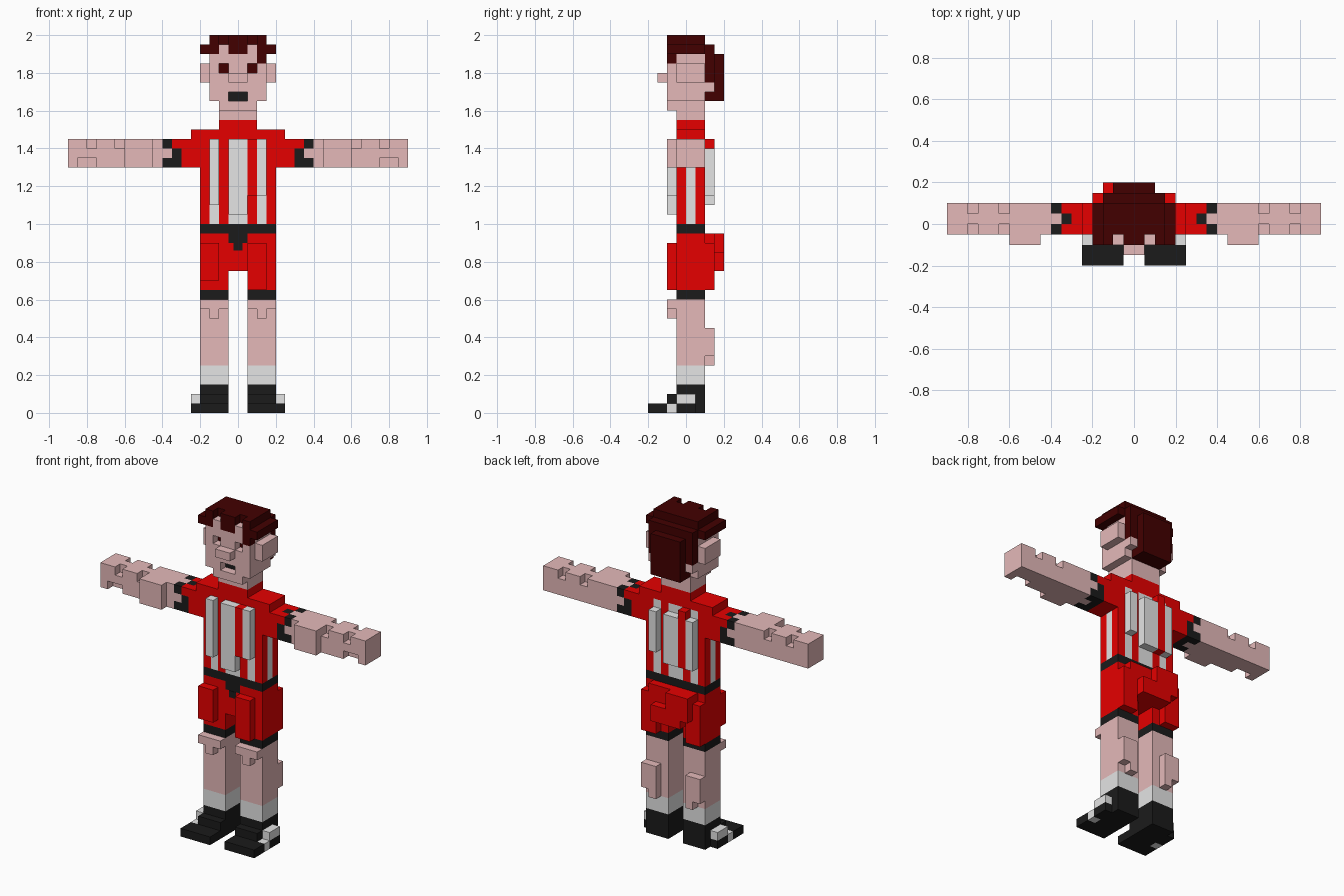
import bpy, bmesh
from mathutils import Vector

if "Cube" in bpy.data.objects:
    bpy.data.objects.remove(bpy.data.objects["Cube"])

U = 0.05  # block size
COLOURS = {
    "skin": (0.78, 0.485, 0.485), "red": (0.79, 0.0, 0.0),
    "light_grey": (0.78, 0.78, 0.78), "black": (0.011, 0.011, 0.011),
    "dark_brown": (0.055, 0.0, 0.0),
}
MATS = {}
for name, c in COLOURS.items():
    MATS[name] = bpy.data.materials.new(name)
    MATS[name].diffuse_color = (*c, 1)
NAMES = list(COLOURS)
grid = {}  # block -> (part, colour)


def fill(part, colour, x0, x1, y0, y1, z0, z1, mirror=False):
    """Fill a box of blocks; colour None carves. Later fills win."""
    for x in range(x0, x1):
        for y in range(y0, y1):
            for z in range(z0, z1):
                for k in ((x, -1 - x) if mirror else (x,)):
                    if colour is None:
                        grid.pop((k, y, z), None)
                    else:
                        grid[(k, y, z)] = (part, colour)


def both(part, colour, *box):
    fill(part, colour, *box, mirror=True)


# boots with side flashes
both("boots", "black", 1, 5, -4, -2, 0, 1)
both("boots", "black", 1, 4, -2, 2, 0, 2)
both("boots", "black", 1, 4, -1, 2, 2, 3)
both("boots", "black", 4, 5, -1, 1, 0, 1)
both("boots", "light_grey", 4, 5, -2, -1, 0, 1)
both("boots", "light_grey", 4, 5, -1, 1, 1, 2)
# socks, legs, knees, calves
both("socks", "light_grey", 1, 4, -1, 2, 3, 5)
both("legs", "skin", 1, 4, -1, 2, 5, 12)
both("legs", "skin", 1, 4, -2, -1, 11, 12)
both("legs", "skin", 2, 3, -2, -1, 10, 11)
both("legs", "skin", 2, 4, 2, 3, 6, 9)
both("legs", "skin", 2, 3, 2, 3, 5, 6)
# shorts with hems, front folds and seat
both("shorts", "black", 1, 4, -1, 2, 12, 13)
both("shorts", "red", 1, 4, -1, 2, 13, 15)
both("shorts", "red", 0, 4, -1, 2, 15, 19)
fill("shorts", "red", -4, -2, -2, -1, 14, 18)
fill("shorts", "red", 1, 3, -2, -1, 13, 18)
both("shorts", "red", 0, 4, 2, 3, 15, 18)
both("shorts", "red", 2, 4, 2, 3, 13, 15)
both("shorts", "red", 0, 3, 2, 3, 18, 19)
fill("shorts", "red", -3, 0, 3, 4, 16, 19)
fill("shorts", "red", -2, 2, 3, 4, 15, 17)
both("shorts", "black", 0, 4, -1, 2, 19, 20)
both("shorts", "black", 0, 1, -1, 0, 18, 19)
# shirt body, shoulders and collar
both("shirt", "red", 0, 4, -1, 2, 20, 29)
both("shirt", "red", 0, 5, -1, 2, 29, 30)
both("shirt", "red", 0, 2, -1, 2, 30, 31)
# raised chest and back panels
both("shirt", "red", 0, 1, -2, -1, 21, 29)
fill("shirt", "red", -3, -2, -2, -1, 22, 29)
fill("shirt", "red", 1, 3, -2, -1, 23, 29)
fill("shirt", "red", -3, 1, 2, 3, 22, 28)
fill("shirt", "red", 2, 3, 2, 3, 23, 28)
fill("shirt", "red", -2, -1, 2, 3, 28, 29)
# shirt stripes
for (x, y, z), (part, c) in list(grid.items()):
    if part == "shirt" and 20 <= z < 29:
        if (x in (-3, -1, 0, 2) and y != 0) or (x in (-4, 3) and y == 0):
            grid[(x, y, z)] = (part, "light_grey")
# sleeves, jagged cuffs and arms
both("sleeves", "red", 4, 6, -1, 2, 26, 29)
both("arms", "skin", 8, 18, -1, 2, 26, 29)
for y in range(-1, 2):
    for z in range(26, 29):
        middle = y == 0 or z == 27
        for x in (6, 7):
            black = x == 6 if middle else (x == 7 or z == 26)
            c = "black" if black else ("skin" if x == 7 else "red")
            both("arms" if c == "skin" else "sleeves", c, x, x + 1, y, y + 1, z, z + 1)
# elbows, wrist and finger notches
both("arms", "skin", 9, 12, -2, -1, 26, 29)
both("arms", None, 15, 17, -1, 0, 26, 27)
both("arms", None, 15, 16, 1, 2, 28, 29)
both("arms", None, 15, 16, -1, 0, 28, 29)
both("arms", None, 12, 13, -1, 0, 28, 29)
both("arms", None, 12, 13, 1, 2, 28, 29)
# neck, head, ears and nose
both("head", "skin", 0, 2, -1, 2, 31, 32)
both("head", "skin", 0, 2, -2, 2, 32, 33)
both("head", "skin", 0, 3, -2, 2, 33, 39)
both("head", "skin", 3, 4, -1, 2, 35, 37)
both("head", "skin", 0, 1, -3, -2, 35, 36)
both("head", "skin", 2, 3, 2, 3, 34, 35)
# sunken eyes and mouth
both("head", None, 1, 2, -2, -1, 36, 37)
both("head", "dark_brown", 1, 2, -1, 0, 36, 37)
both("head", None, 0, 1, -2, -1, 33, 34)
both("head", "black", 0, 1, -1, 0, 33, 34)
# hair cap, fringe and back
both("hair", "dark_brown", 0, 4, -1, 2, 38, 39)
both("hair", "dark_brown", 0, 3, -1, 2, 39, 40)
both("hair", "dark_brown", 2, 4, -2, -1, 38, 39)
both("hair", "dark_brown", 2, 3, -2, -1, 39, 40)
both("hair", "dark_brown", 0, 1, -2, -1, 38, 40)
fill("hair", "dark_brown", 2, 3, -2, -1, 37, 38)
both("hair", "dark_brown", 0, 3, 2, 3, 35, 39)
both("hair", "dark_brown", 0, 2, 2, 3, 33, 35)
both("hair", "dark_brown", 0, 2, 3, 4, 33, 38)

# build each part from the exposed block faces
SIDES = [Vector(s) for s in ((1, 0, 0), (-1, 0, 0), (0, 1, 0), (0, -1, 0), (0, 0, 1), (0, 0, -1))]


def build(part):
    bm = bmesh.new()
    for cell, (p, colour) in grid.items():
        if p != part:
            continue
        for n in SIDES:
            if tuple(int(c + d) for c, d in zip(cell, n)) in grid:
                continue
            a = Vector((0, 1, 0)) if n.x else Vector((1, 0, 0))
            b = n.cross(a)
            mid = Vector(cell) + Vector((0.5, 0.5, 0.5)) + n * 0.5
            f = bm.faces.new([bm.verts.new((mid + a * i / 2 + b * j / 2) * U)
                              for i, j in ((-1, -1), (1, -1), (1, 1), (-1, 1))])
            f.material_index = NAMES.index(colour)
    bmesh.ops.remove_doubles(bm, verts=bm.verts, dist=0.0005)
    me = bpy.data.meshes.new(part)
    for n in NAMES:
        me.materials.append(MATS[n])
    bm.to_mesh(me)
    bm.free()
    bpy.context.collection.objects.link(bpy.data.objects.new(part, me))


for part in sorted({p for p, c in grid.values()}):
    build(part)

# waist tie, a thin painted plate
bpy.ops.mesh.primitive_cube_add(size=1, location=(0, -0.0515, 0.88))
tie = bpy.context.object
tie.name = "waist_tie"
tie.scale = (0.045, 0.003, 0.04)
tie.data.materials.append(MATS["black"])

for m in bpy.data.materials:
    if m.users and not m.is_grease_pencil:
        m.use_nodes = True
        m.node_tree.nodes["Principled BSDF"].inputs["Base Color"].default_value = m.diffuse_color
